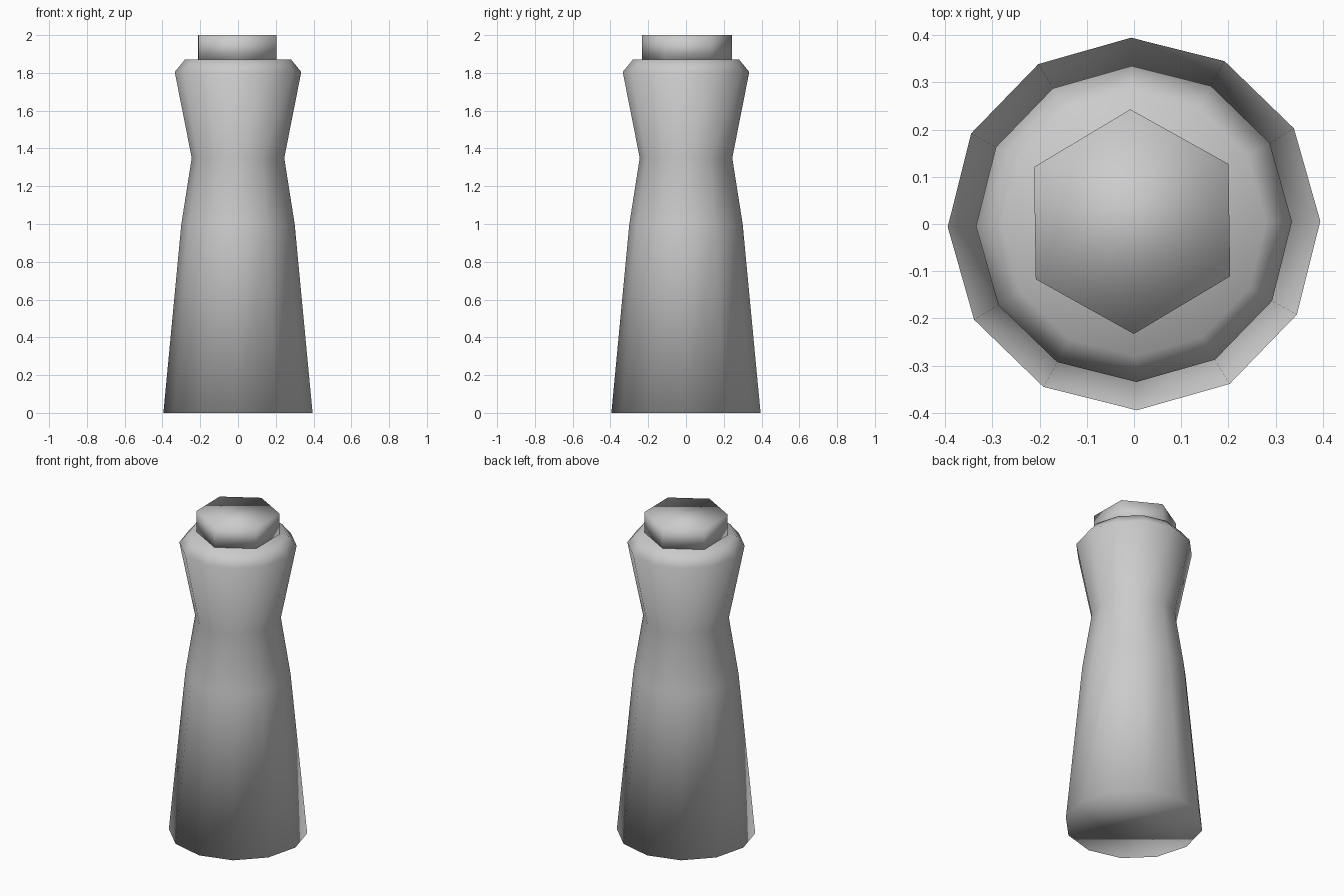
import bpy, bmesh, math

cube = bpy.data.objects.get("Cube")
if cube:
    bpy.data.objects.remove(cube, do_unlink=True)

grey = bpy.data.materials.new("plain_grey")
grey.use_nodes = True
colour = (0.6, 0.6, 0.6, 1.0)
grey.diffuse_color = colour
for node in grey.node_tree.nodes:
    if node.type == 'BSDF_PRINCIPLED':
        node.inputs["Base Color"].default_value = colour


def turned_part(name, profile, sides, turn, centre=(0, 0)):
    """Closed, fully smooth lathe from (radius, height) pairs, bottom to top."""
    bm = bmesh.new()
    rings = []
    for radius, z in profile:
        angles = [turn + 2 * math.pi * i / sides for i in range(sides)]
        rings.append([bm.verts.new((centre[0] + radius * math.cos(a),
                                    centre[1] + radius * math.sin(a), z))
                      for a in angles])
    for low, high in zip(rings, rings[1:]):
        for i in range(sides):
            j = (i + 1) % sides
            bm.faces.new((low[i], low[j], high[j], high[i]))
    bm.faces.new(rings[0][::-1])
    bm.faces.new(rings[-1])
    for face in bm.faces:
        face.smooth = True
    mesh = bpy.data.meshes.new(name)
    bm.to_mesh(mesh)
    bm.free()
    mesh.materials.append(grey)
    obj = bpy.data.objects.new(name, mesh)
    bpy.context.collection.objects.link(obj)
    return obj


twist = math.radians(0.9)

# Flared body with a narrow waist and a bevelled shoulder
turned_part("body", [(0.395, 0), (0.3, 1.0), (0.245, 1.35),
                     (0.335, 1.805), (0.28, 1.872)], 12, twist)

# Six-sided knob on top
turned_part("top_knob", [(0.238, 1.865), (0.238, 2.0)], 6,
            math.radians(30) + twist, (-0.004, 0.005))
